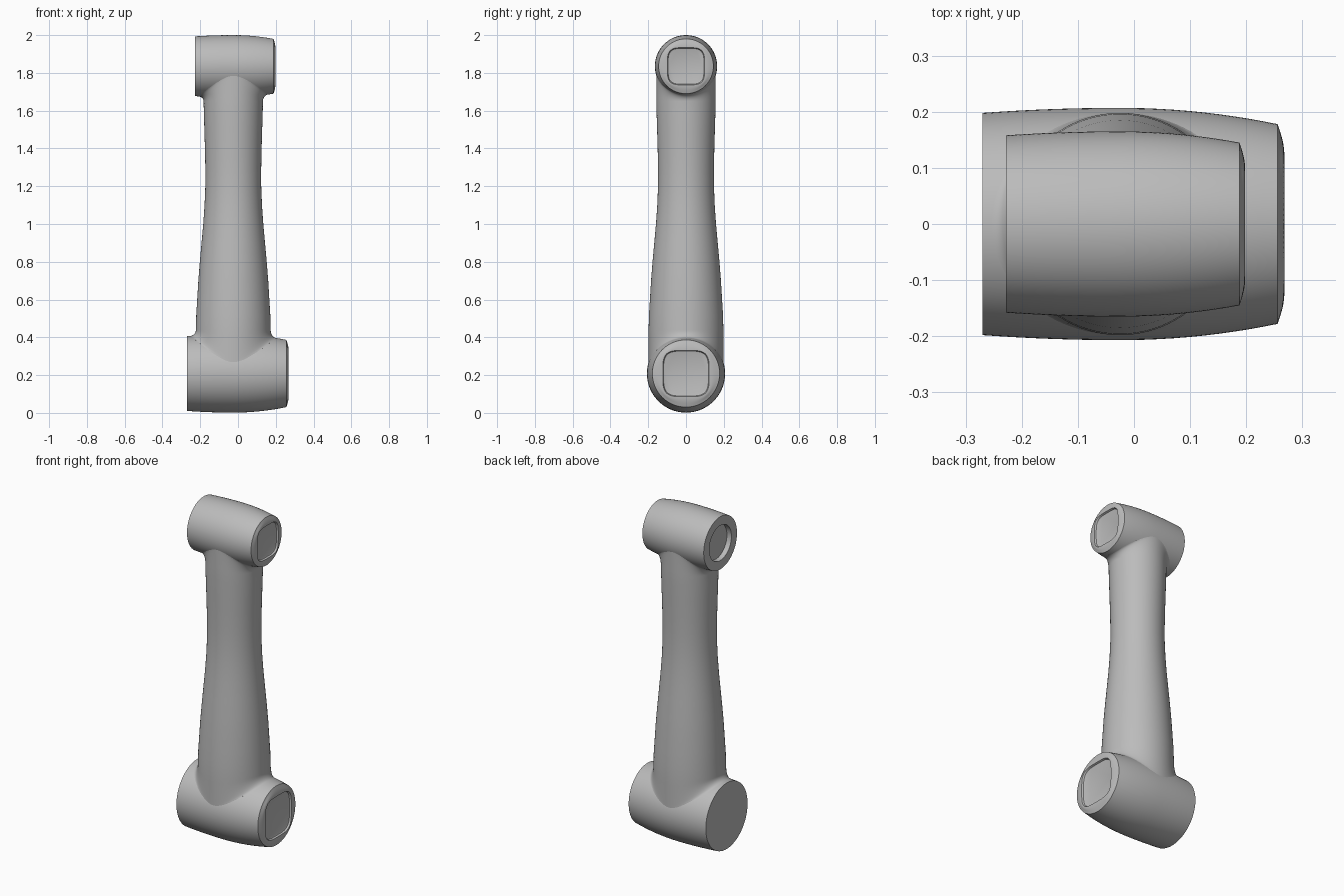
import bpy, bmesh, math

SEG = 96
AXIS_X = -0.025      # centre line of the tube

cube = bpy.data.objects.get("Cube")
if cube:
    bpy.data.objects.remove(cube, do_unlink=True)

grey = bpy.data.materials.new("mid grey")
grey.use_nodes = True
colour = (0.5, 0.5, 0.5, 1)
grey.diffuse_color = colour
grey.node_tree.nodes["Principled BSDF"].inputs["Base Color"].default_value = colour


def loft(name, rings, capped):
    """Skin a list of closed point rings into one smooth object."""
    bm = bmesh.new()
    loops = [[bm.verts.new(p) for p in ring] for ring in rings]
    for a, b in zip(loops, loops[1:]):
        for i in range(SEG):
            j = (i + 1) % SEG
            bm.faces.new((a[i], a[j], b[j], b[i]))
    if capped:
        bm.faces.new(loops[0])
        bm.faces.new(loops[-1])
    bmesh.ops.recalc_face_normals(bm, faces=bm.faces)
    mesh = bpy.data.meshes.new(name)
    bm.to_mesh(mesh)
    bm.free()
    mesh.materials.append(grey)
    obj = bpy.data.objects.new(name, mesh)
    bpy.context.collection.objects.link(obj)
    bpy.ops.object.select_all(action="DESELECT")
    obj.select_set(True)
    bpy.context.view_layer.objects.active = obj
    bpy.ops.object.shade_smooth_by_angle(angle=math.radians(25))
    return obj


def angles():
    return [2 * math.pi * i / SEG for i in range(SEG)]


def barrel_radius(joint, x):
    """Radius of the slightly bulging joint housing at x."""
    left, right, r_left, r_mid, r_right = joint["barrel"]
    if x < AXIS_X:
        t = (AXIS_X - x) / (AXIS_X - left)
        return r_mid - (r_mid - r_left) * t * t
    t = (x - AXIS_X) / (right - AXIS_X)
    return r_mid - (r_mid - r_right) * t * t


def build_joint(name, joint):
    """Barrel housing with a domed right rim around a squarish recess."""
    left, right = joint["barrel"][:2]
    rim, opening, depth = joint["rim"], joint["opening"], 0.012
    sections = []                                   # x, radius, squareness
    if joint["socket"]:
        r = joint["socket"]
        sections += [(left + 0.03, r, 2), (left, r, 2)]
    for i in range(21):
        x = left + (right - left) * i / 20
        sections.append((x, barrel_radius(joint, x), 2))
    edge = sections[-1][1]
    for i in range(1, 7):                           # domed rim
        t = i / 6
        x = right + (rim - right) * math.sin(t * math.pi / 2)
        sections.append((x, edge + (opening - edge) * t, 2 + 2 * t ** 2))
    sections += [(rim - depth * 0.8, opening - 0.004, 4),
                 (rim - depth, opening - 0.010, 4)]
    rings = []
    for x, r, n in sections:
        ring = []
        for a in angles():
            c, s = math.cos(a), math.sin(a)
            k = r / (abs(c) ** n + abs(s) ** n) ** (1 / n)
            ring.append((x, k * c, joint["z"] + k * s))
        rings.append(ring)
    loft(name, rings, True)


def fillet(joint, r, seam, side):
    """Rings flowing from the tube seam onto the joint housing."""
    rings = []
    flare = 0.03
    steps = 8
    for i in range(1, steps + 2):
        a = min(i / steps, 1) * math.pi / 2
        sink = 0.012 if i > steps else 0
        ring = []
        for t in angles():
            x_end = AXIS_X + (r + flare) * math.cos(t)
            y = r * math.sin(t)
            R = barrel_radius(joint, x_end)
            surface = joint["z"] + side * math.sqrt(max(R * R - y * y, 0))
            x = AXIS_X + (r + flare * (1 - math.cos(a))) * math.cos(t)
            z = seam + (surface - seam) * math.sin(a) - side * sink
            ring.append((x, y, z))
        rings.append(ring)
    return rings


lower = dict(z=0.2085, barrel=(-0.27, 0.256, 0.198, 0.207, 0.178),
             rim=0.268, opening=0.123, socket=None)
upper = dict(z=1.835, barrel=(-0.228, 0.188, 0.158, 0.165, 0.145),
             rim=0.198, opening=0.099, socket=0.105)
build_joint("lower_joint", lower)
build_joint("upper_joint", upper)

# Waisted tube with flared necks at both ends
profile = [(0.44, 0.198), (0.52, 0.196), (0.6, 0.191), (0.7, 0.185),
           (0.8, 0.177), (0.9, 0.168), (1.0, 0.159), (1.1, 0.152),
           (1.2, 0.148), (1.3, 0.148), (1.4, 0.150), (1.5, 0.153),
           (1.6, 0.156), (1.65, 0.157)]
body = [[(AXIS_X + r * math.cos(t), r * math.sin(t), z) for t in angles()]
        for z, r in profile]
rings = fillet(lower, profile[0][1], profile[0][0], 1)[::-1] + body
rings += fillet(upper, profile[-1][1], profile[-1][0], -1)
loft("arm_tube", rings, False)
